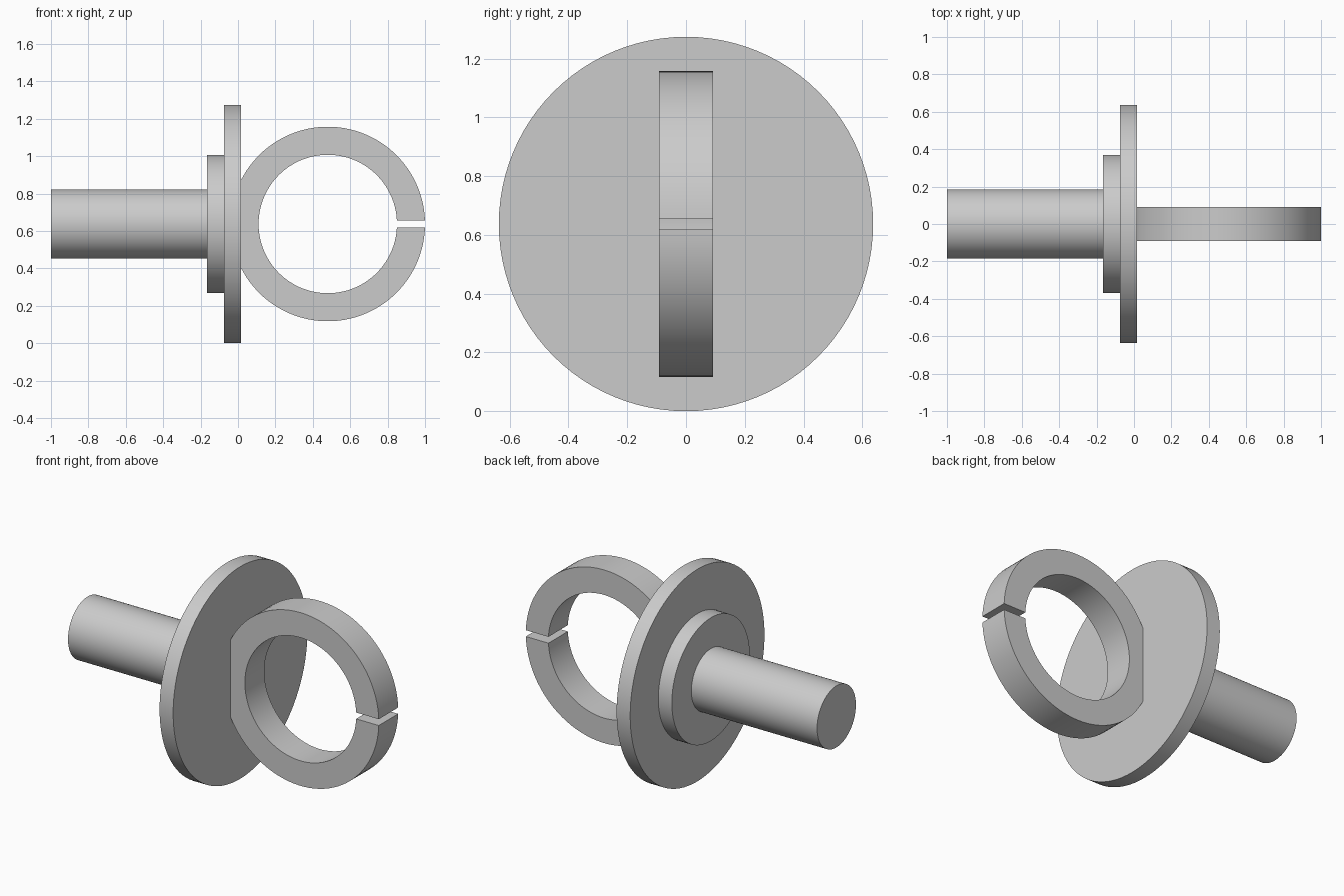
import bpy
import bmesh
from math import radians, sin, cos, asin, pi

cube = bpy.data.objects.get("Cube")
if cube:
    bpy.data.objects.remove(cube, do_unlink=True)

AXIS_Z = 0.637    # height of the shared centre line
EMBED = 0.01      # how far each part sinks into its neighbour

# One plain grey for the whole part
grey = bpy.data.materials.new("plain_grey")
grey.use_nodes = True
colour = (0.6, 0.6, 0.6, 1.0)
grey.diffuse_color = colour
grey.node_tree.nodes["Principled BSDF"].inputs["Base Color"].default_value = colour


def finish(obj, name):
    obj.name = obj.data.name = name
    obj.data.materials.append(grey)
    bpy.ops.object.select_all(action="DESELECT")
    obj.select_set(True)
    bpy.context.view_layer.objects.active = obj
    bpy.ops.object.shade_smooth_by_angle(angle=radians(30))


def round_part(name, x0, x1, radius):
    """Cylinder lying along x."""
    bpy.ops.mesh.primitive_cylinder_add(
        vertices=96, radius=radius, depth=x1 - x0,
        location=((x0 + x1) / 2, 0, AXIS_Z), rotation=(0, pi / 2, 0))
    obj = bpy.context.object
    bpy.ops.object.transform_apply(location=False, rotation=True, scale=False)
    finish(obj, name)


def split_ring(name, cx, outer, inner, half_width, half_gap, flat_x, steps=96):
    """Ring standing in the xz plane, slotted at +x and cut flat at flat_x."""
    def arc(radius):
        start = asin(half_gap / radius)
        for i in range(steps + 1):
            a = start + (2 * pi - 2 * start) * i / steps
            yield max(cx + radius * cos(a), flat_x), AXIS_Z + radius * sin(a)

    bm = bmesh.new()
    rows = [[bm.verts.new((x, y, z)) for x, z in arc(r)]
            for r, y in ((outer, -half_width), (outer, half_width),
                         (inner, half_width), (inner, -half_width))]
    for k in range(4):
        a, b = rows[k], rows[(k + 1) % 4]
        for i in range(steps):
            bm.faces.new((a[i], a[i + 1], b[i + 1], b[i]))
    for end in (0, -1):      # walls of the slot
        bm.faces.new([row[end] for row in rows])
    bmesh.ops.recalc_face_normals(bm, faces=bm.faces)
    mesh = bpy.data.meshes.new(name)
    bm.to_mesh(mesh)
    bm.free()
    obj = bpy.data.objects.new(name, mesh)
    bpy.context.collection.objects.link(obj)
    finish(obj, name)


# Shaft, stepped hub and flange on one axis
round_part("shaft", -1.0, -0.165 + EMBED, 0.185)
round_part("hub", -0.165, -0.075 + EMBED, 0.37)
round_part("flange_disc", -0.075, 0.015, 0.637)

# Split ring fixed to the flange face
split_ring("split_ring", cx=0.48, outer=0.52, inner=0.37, half_width=0.092,
           half_gap=0.019, flat_x=0.015 - EMBED)
